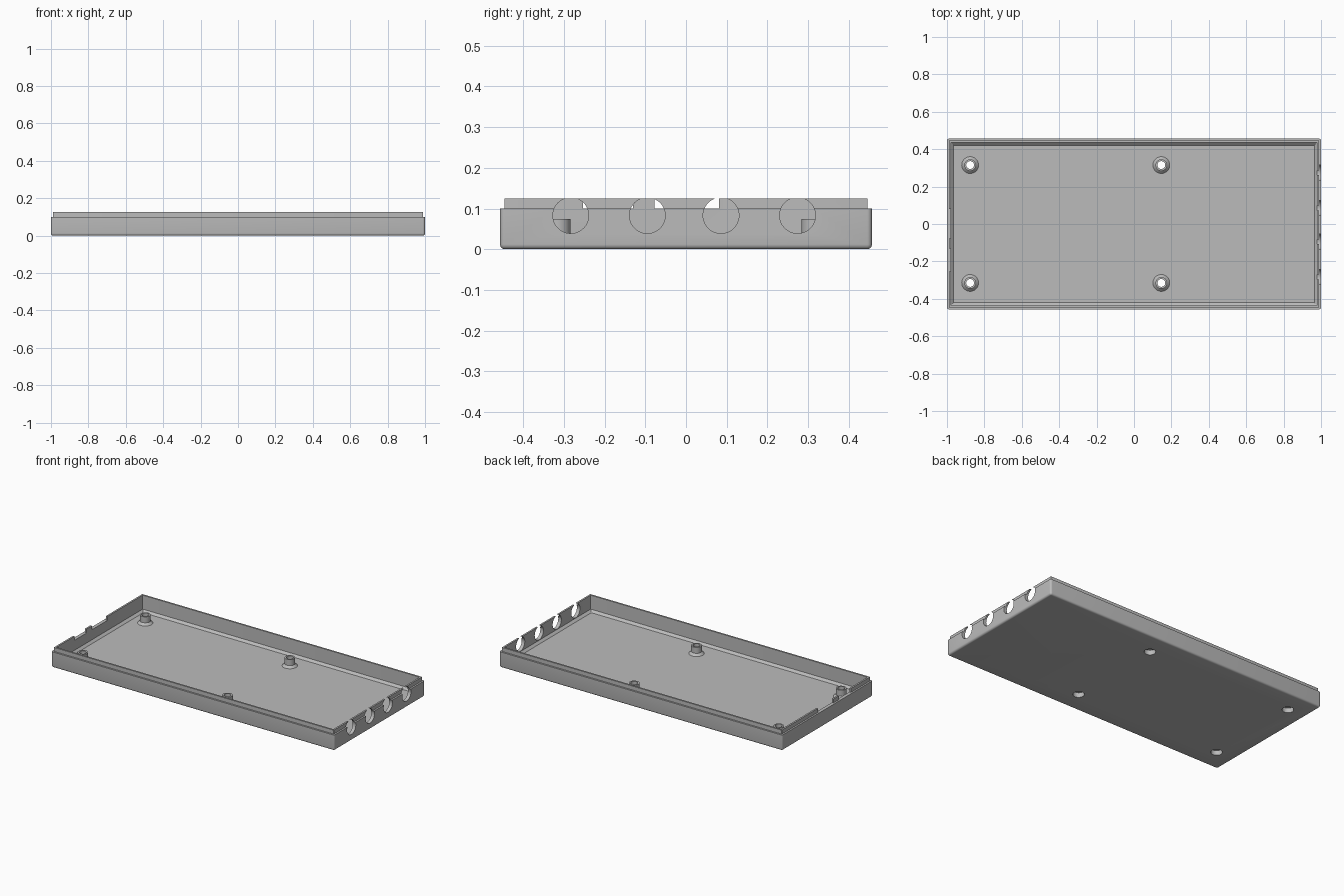
import bpy, bmesh, math
from mathutils import Matrix, Vector

cube = bpy.data.objects.get("Cube")
if cube:
    bpy.data.objects.remove(cube, do_unlink=True)

HALF_X, HALF_Y, CORNER = 1.0, 0.457, 0.012
RIM, LIP, FLOOR = 0.1, 0.125, 0.022

grey = bpy.data.materials.new("light grey plastic")
grey.use_nodes = True
grey.diffuse_color = (0.5, 0.5, 0.5, 1)
grey.node_tree.nodes["Principled BSDF"].inputs["Base Color"].default_value = (0.5, 0.5, 0.5, 1)


def finish(name, bm):
    bmesh.ops.recalc_face_normals(bm, faces=bm.faces)
    mesh = bpy.data.meshes.new(name)
    bm.to_mesh(mesh)
    bm.free()
    mesh.materials.append(grey)
    obj = bpy.data.objects.new(name, mesh)
    bpy.context.collection.objects.link(obj)
    return obj


def select(obj):
    bpy.ops.object.select_all(action='DESELECT')
    obj.select_set(True)
    bpy.context.view_layer.objects.active = obj


def rounded_loop(bm, inset, z, steps=5):
    """Rectangle with rounded corners, inset from the outer wall."""
    r = max(CORNER - inset, 0.001)
    verts = []
    for i, (sx, sy) in enumerate([(1, 1), (-1, 1), (-1, -1), (1, -1)]):
        for k in range(steps + 1):
            a = math.pi / 2 * (i + k / steps)
            verts.append(bm.verts.new((sx * (HALF_X - inset - r) + r * math.cos(a),
                                       sy * (HALF_Y - inset - r) + r * math.sin(a), z)))
    return verts


def bridge(bm, a, b):
    for i in range(len(a)):
        j = (i + 1) % len(a)
        bm.faces.new((a[i], a[j], b[j], b[i]))


# Tray: rounded bottom edge, outer wall, stepped lip, inner wall, chamfer, floor
profile = [(CORNER * (1 - math.sin(a)), CORNER * (1 - math.cos(a)))
           for a in [math.pi / 2 * k / 4 for k in range(5)]]
profile += [(0, RIM), (0.011, RIM), (0.011, LIP), (0.022, LIP),
            (0.022, FLOOR + 0.014), (0.036, FLOOR)]
bm = bmesh.new()
loops = [rounded_loop(bm, inset, z) for inset, z in profile]
for a, b in zip(loops, loops[1:]):
    bridge(bm, a, b)
bm.faces.new(loops[0])
bm.faces.new(loops[-1])
tray = finish("tray", bm)

# Cutters
POSTS = [(x, y) for x in (-0.876, 0.146) for y in (-0.315, 0.315)]
cutters = []


def cylinder_cutter(name, radius, depth, matrix):
    bm = bmesh.new()
    bmesh.ops.create_cone(bm, cap_ends=True, segments=48, radius1=radius,
                          radius2=radius, depth=depth, matrix=matrix)
    cutters.append(finish(name, bm))


def box_cutter(name, low, high):
    low, high = Vector(low), Vector(high)
    bm = bmesh.new()
    bmesh.ops.create_cube(bm, size=1, matrix=Matrix.Translation((low + high) / 2)
                          @ Matrix.Diagonal((*(high - low), 1)))
    cutters.append(finish(name, bm))


# Cable holes in one end wall
for y in (-0.283, -0.095, 0.086, 0.274):
    cylinder_cutter("cable_hole_cutter", 0.044, 0.08,
                    Matrix.Translation((HALF_X, y, 0.083)) @ Matrix.Rotation(math.pi / 2, 4, 'Y'))
# Lip notches in the opposite end wall
for y0, y1 in ((-0.253, -0.13), (-0.078, 0.081)):
    box_cutter("lip_notch_cutter", (-1.05, y0, RIM), (-0.96, y1, 0.2))
# Screw recesses through the floor
for x, y in POSTS:
    cylinder_cutter("screw_recess_cutter", 0.033, 0.1, Matrix.Translation((x, y, 0)))

select(tray)
for cutter in cutters:
    cutter.hide_render = True
    mod = tray.modifiers.new("cut", 'BOOLEAN')
    mod.operation = 'DIFFERENCE'
    mod.solver = 'EXACT'
    mod.object = cutter
    bpy.ops.object.modifier_apply(modifier=mod.name)
for cutter in cutters:
    bpy.data.objects.remove(cutter, do_unlink=True)
bpy.ops.object.shade_smooth_by_angle(angle=math.radians(30))

# Hollow screw posts with flared bases
post_profile = [(0.033, FLOOR - 0.002), (0.045, FLOOR - 0.002), (0.045, FLOOR), (0.031, 0.036),
                (0.031, 0.074), (0.021, 0.074), (0.021, 0.03), (0.033, 0.03)]
for x, y in POSTS:
    bm = bmesh.new()
    rings = [[bm.verts.new((x + r * math.cos(a), y + r * math.sin(a), z))
              for a in [math.tau * k / 48 for k in range(48)]] for r, z in post_profile]
    for a, b in zip(rings, rings[1:] + rings[:1]):
        bridge(bm, a, b)
    side = ("right" if x < 0 else "left") + ("_front" if y < 0 else "_back")
    select(finish("screw_post_" + side, bm))
    bpy.ops.object.shade_smooth_by_angle(angle=math.radians(30))
